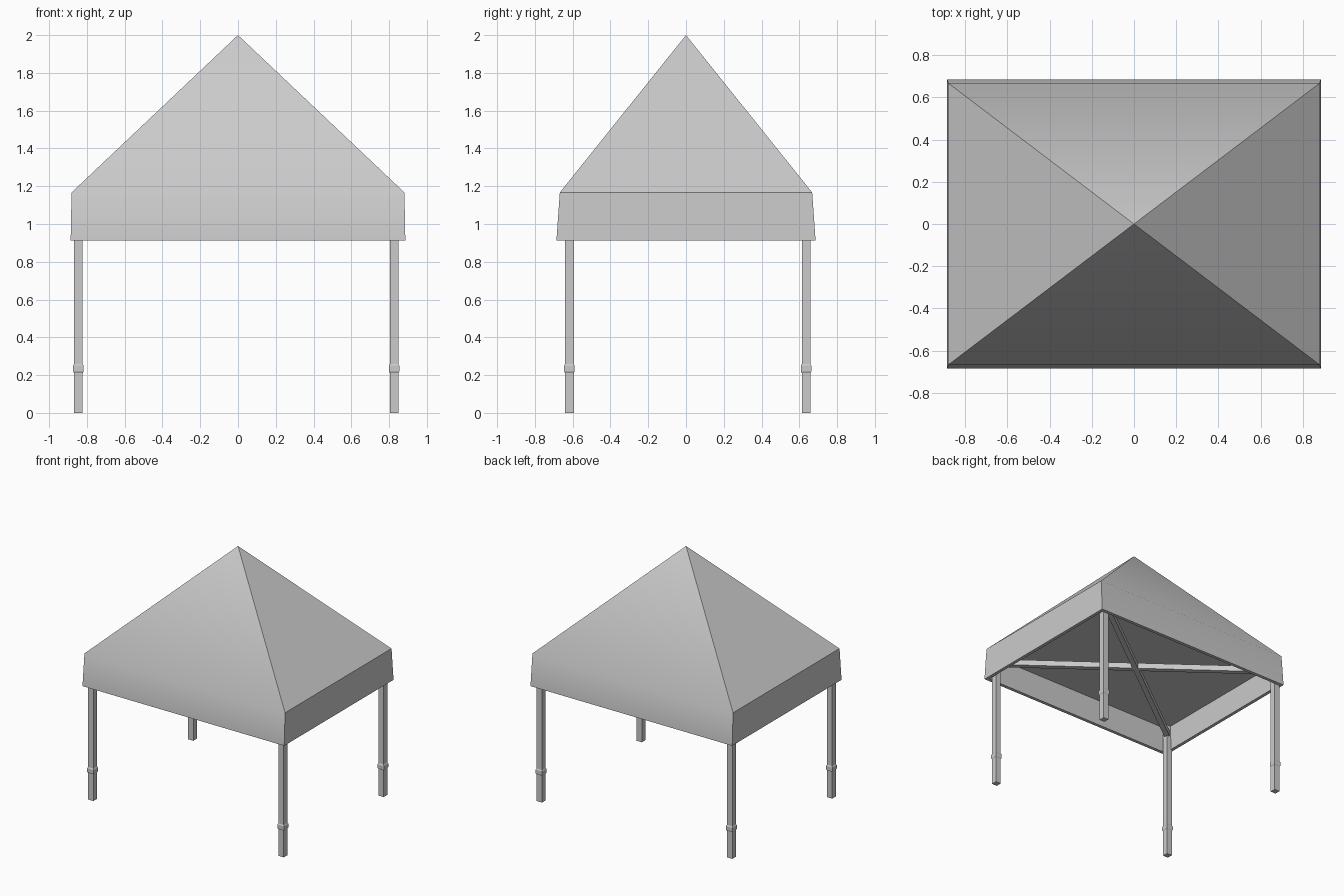
import bpy, bmesh
from math import atan2, hypot
from mathutils import Matrix

if "Cube" in bpy.data.objects:
    bpy.data.objects.remove(bpy.data.objects["Cube"])


def finish(bm, name):
    bmesh.ops.recalc_face_normals(bm, faces=bm.faces[:])
    me = bpy.data.meshes.new(name)
    bm.to_mesh(me)
    bm.free()
    ob = bpy.data.objects.new(name, me)
    bpy.context.collection.objects.link(ob)
    return ob


def ring(bm, x, y, z):
    return [bm.verts.new((sx * x, sy * y, z))
            for sx, sy in ((-1, -1), (1, -1), (1, 1), (-1, 1))]


def bridge(bm, a, b):
    for i in range(4):
        j = (i + 1) % 4
        bm.faces.new((a[i], a[j], b[j], b[i]))


# Canopy: pyramid roof, flared valance, thick rim and flat ceiling
bm = bmesh.new()
eave = ring(bm, 0.881, 0.668, 1.167)
rim_out = ring(bm, 0.886, 0.686, 0.913)
rim_in = ring(bm, 0.86, 0.66, 0.913)
top_in = ring(bm, 0.855, 0.645, 1.11)
apex = bm.verts.new((0, 0, 2))
for i in range(4):
    bm.faces.new((eave[i], eave[(i + 1) % 4], apex))
bridge(bm, eave, rim_out)
bridge(bm, rim_out, rim_in)
bridge(bm, rim_in, top_in)
bm.faces.new(top_in)
# Only the front and back eaves roll over softly; other edges stay crisp
soft = {frozenset((eave[0], eave[1])), frozenset((eave[2], eave[3]))}
for f in bm.faces:
    f.smooth = True
for e in bm.edges:
    e.smooth = frozenset(e.verts) in soft
finish(bm, "canopy")

# Legs: square post with a chamfered collar; the set sits slightly off centre
CX, CY = -0.009, 0.0095
LX, LY = 0.836, 0.6265
PROFILE = [(0.023, 0), (0.023, 0.212), (0.028, 0.22),
           (0.028, 0.25), (0.023, 0.258), (0.023, 1.11)]
for sy, depth in ((-1, "front"), (1, "back")):
    for sx, side in ((-1, "left"), (1, "right")):
        bm = bmesh.new()
        rings = [ring(bm, w, w, z) for w, z in PROFILE]
        for a, b in zip(rings, rings[1:]):
            bridge(bm, a, b)
        bm.faces.new(rings[0])
        bm.faces.new(rings[-1])
        leg = finish(bm, f"{depth}_{side}_leg")
        leg.location = (CX + sx * LX, CY + sy * LY, 0)

# Diagonal beams crossing under the ceiling between opposite legs
for s, name in ((1, "diagonal_beam_a"), (-1, "diagonal_beam_b")):
    bm = bmesh.new()
    bmesh.ops.create_cube(bm, size=1, matrix=Matrix.Diagonal(
        (2 * hypot(LX, LY), 0.04, 0.045, 1)))
    beam = finish(bm, name)
    beam.location = (CX, CY, 1.043)
    beam.rotation_euler.z = atan2(s * LY, LX)
